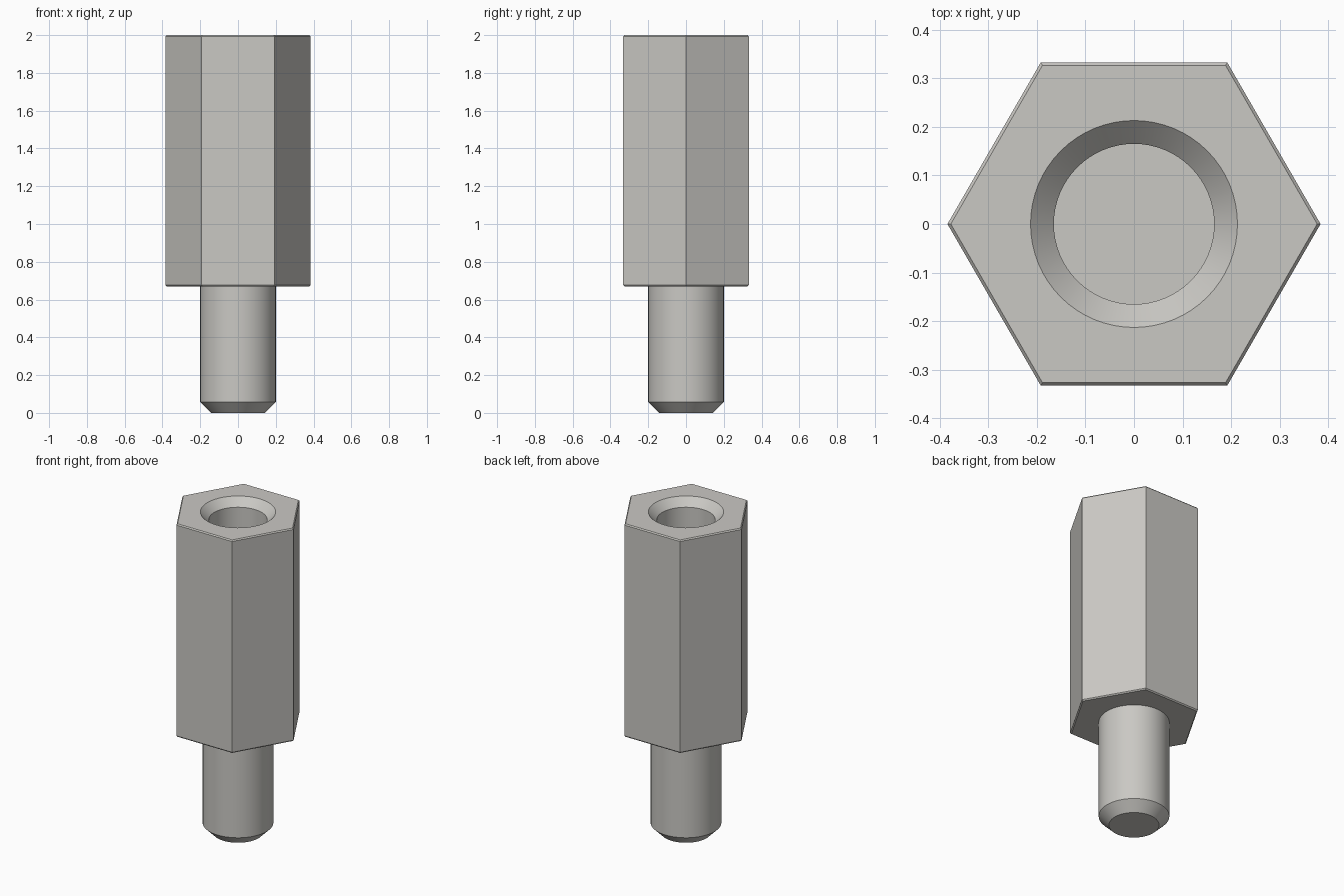
import bpy, bmesh
from math import cos, sin, pi, radians

cube = bpy.data.objects.get("Cube")
if cube:
    bpy.data.objects.remove(cube, do_unlink=True)

# Single metal finish
metal = bpy.data.materials.new("grey_metal")
metal.use_nodes = True
colour = (0.59, 0.58, 0.55, 1)
metal.diffuse_color = colour
metal.node_tree.nodes["Principled BSDF"].inputs["Base Color"].default_value = colour


def turned(name, profile, sides, cap_top=True):
    """Stack rings from (radius, height) pairs, bottom to top."""
    bm = bmesh.new()
    rings = [[bm.verts.new((r * cos(2 * pi * i / sides), r * sin(2 * pi * i / sides), z))
              for i in range(sides)] for r, z in profile]
    for low, high in zip(rings, rings[1:]):
        for i in range(sides):
            j = (i + 1) % sides
            bm.faces.new((low[i], low[j], high[j], high[i]))
    bm.faces.new(rings[0][::-1])
    if cap_top:
        bm.faces.new(rings[-1])
    mesh = bpy.data.meshes.new(name)
    bm.to_mesh(mesh)
    bm.free()
    mesh.materials.append(metal)
    obj = bpy.data.objects.new(name, mesh)
    bpy.context.collection.objects.link(obj)
    return obj


def activate(obj):
    bpy.ops.object.select_all(action='DESELECT')
    obj.select_set(True)
    bpy.context.view_layer.objects.active = obj


TOP, SHOULDER, BEVEL = 2.0, 0.67, 0.007
HEX, STUD, BORE, SINK = 0.384, 0.2, 0.165, 0.213

# Hexagonal body with slightly broken edges
body = turned("hex_body", [(HEX - BEVEL, SHOULDER), (HEX, SHOULDER + BEVEL),
                           (HEX, TOP - BEVEL), (HEX - BEVEL, TOP)], 6)

# Countersunk blind bore in the top
cutter = turned("bore_cutter", [(BORE, TOP - 0.9), (BORE, TOP - SINK + BORE),
                                (SINK, TOP), (SINK, TOP + 0.1)], 64)
cutter.hide_render = True
cut = body.modifiers.new("bore", 'BOOLEAN')
cut.operation = 'DIFFERENCE'
cut.solver = 'EXACT'
cut.object = cutter
activate(body)
bpy.ops.object.modifier_apply(modifier=cut.name)
bpy.data.objects.remove(cutter, do_unlink=True)

# Round stud with a chamfered tip
stud = turned("stud", [(STUD - 0.058, 0), (STUD, 0.058), (STUD, SHOULDER)], 64, cap_top=False)

for part in (body, stud):
    activate(part)
    bpy.ops.object.shade_smooth_by_angle(angle=radians(25))
